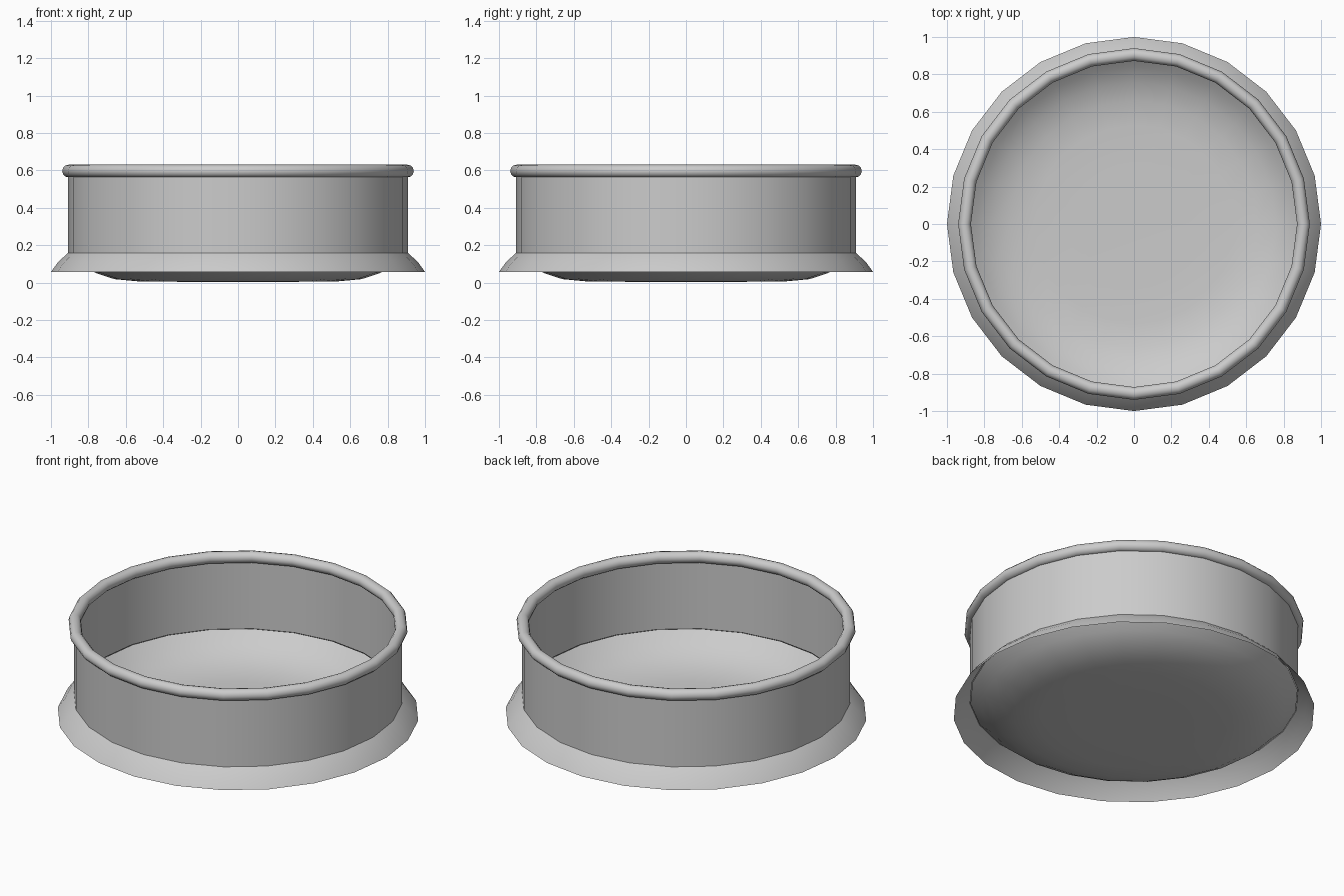
import bpy, bmesh
from math import pi, cos, sin

if "Cube" in bpy.data.objects:
    bpy.data.objects.remove(bpy.data.objects["Cube"])

SIDES = 24


def lathe(name, profile, closed=False):
    """Revolve (radius, z) points around z into an open or closed sheet."""
    bm = bmesh.new()
    rings = []
    for r, z in profile:
        if r == 0:
            rings.append([bm.verts.new((0, 0, z))] * SIDES)
        else:
            rings.append([bm.verts.new((r * cos(2 * pi * i / SIDES),
                                        r * sin(2 * pi * i / SIDES), z))
                          for i in range(SIDES)])
    pairs = list(zip(rings, rings[1:]))
    if closed:
        pairs.append((rings[-1], rings[0]))
    for a, b in pairs:
        for i in range(SIDES):
            j = (i + 1) % SIDES
            quad = list(dict.fromkeys((a[i], a[j], b[j], b[i])))
            bm.faces.new(quad)
    for f in bm.faces:
        f.smooth = True
    mesh = bpy.data.meshes.new(name)
    bm.to_mesh(mesh)
    bm.free()
    ob = bpy.data.objects.new(name, mesh)
    bpy.context.collection.objects.link(ob)
    return ob


# Upright wall
lathe("wall", [(0.91, 0.155), (0.91, 0.595)])

# Flared skirt around the base
lathe("base_skirt", [(1.0, 0.057), (0.96, 0.112), (0.91, 0.157)])

# Shallow dished floor, rounded up to the wall
lathe("dish_floor", [(0, 0.003), (0.3, 0.004), (0.53, 0.006), (0.66, 0.018),
                     (0.76, 0.051), (0.84, 0.095), (0.907, 0.155)])

# Rolled rim
rim = [(0.906 + 0.034 * cos(2 * pi * k / 12), 0.596 + 0.034 * sin(2 * pi * k / 12))
       for k in range(12)]
lathe("rolled_rim", rim, closed=True)
